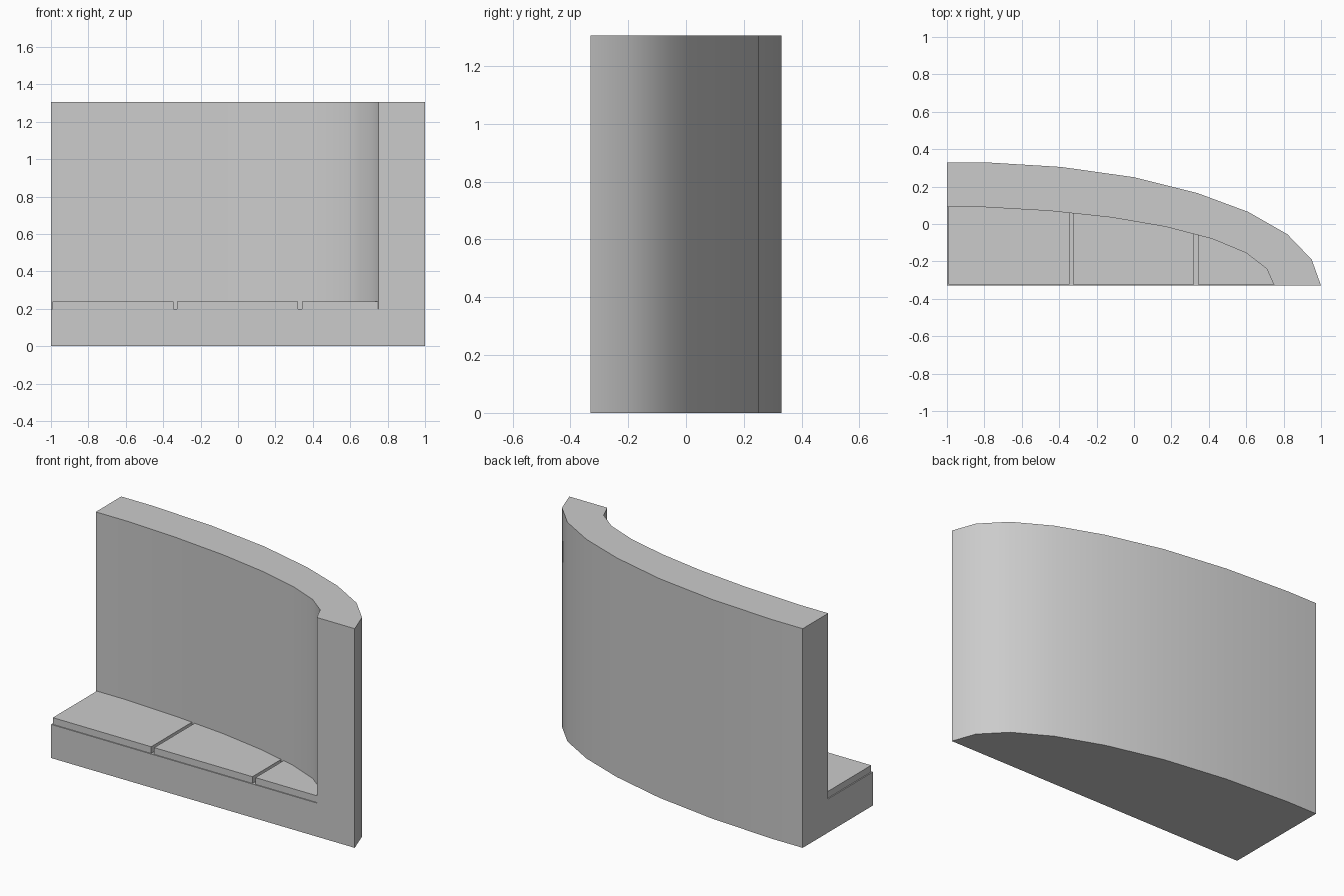
import bpy, bmesh, math

cube = bpy.data.objects.get("Cube")
if cube:
    bpy.data.objects.remove(cube, do_unlink=True)

grey = bpy.data.materials.new("light_grey")
grey.use_nodes = True
colour = (0.6, 0.6, 0.6, 1)
grey.diffuse_color = colour
grey.node_tree.nodes["Principled BSDF"].inputs["Base Color"].default_value = colour

FRONT, HEIGHT, SEAT_Z, PAD_TOP = -0.33, 1.305, 0.2, 0.24
OUTER = [(-1, .33), (-.8, .33), (-.39, .305), (0, .25), (.34, .165),
         (.61, .065), (.82, -.055), (.95, -.19), (1, FRONT)]
INNER = [(-1, .09), (-.8, .09), (-.45, .07), (-.12, .035), (.17, -.015),
         (.42, -.08), (.6, -.155), (.71, -.24), (.75, FRONT)]


def prism(name, outline, z0, z1):
    """Extrude a plan outline upwards."""
    bm = bmesh.new()
    face = bm.faces.new([bm.verts.new((x, y, z0)) for x, y in outline])
    top = bmesh.ops.extrude_face_region(bm, geom=[face])["geom"]
    verts = [g for g in top if isinstance(g, bmesh.types.BMVert)]
    bmesh.ops.translate(bm, verts=verts, vec=(0, 0, z1 - z0))
    bmesh.ops.recalc_face_normals(bm, faces=bm.faces)
    mesh = bpy.data.meshes.new(name)
    bm.to_mesh(mesh)
    bm.free()
    mesh.materials.append(grey)
    obj = bpy.data.objects.new(name, mesh)
    bpy.context.collection.objects.link(obj)
    return obj


def activate(obj):
    bpy.ops.object.select_all(action='DESELECT')
    obj.select_set(True)
    bpy.context.view_layer.objects.active = obj


def inner_y(x):
    """Depth of the inside curve at x."""
    for (xa, ya), (xb, yb) in zip(INNER, INNER[1:]):
        if xa <= x <= xb:
            return ya + (yb - ya) * (x - xa) / (xb - xa)
    return FRONT


# Curved wall and base, as one solid with the niche cut out
shell = prism("curved_wall_and_base", [(-1, FRONT)] + OUTER, 0, HEIGHT)
niche = prism("niche_cutter", [(-1.2, -.6), (-1.2, INNER[0][1])] + INNER[1:]
              + [(.75, -.6)], SEAT_Z, HEIGHT + .2)
niche.hide_render = True
activate(shell)
cut = shell.modifiers.new("niche", 'BOOLEAN')
cut.operation = 'DIFFERENCE'
cut.solver = 'EXACT'
cut.object = niche
bpy.ops.object.modifier_apply(modifier=cut.name)
bpy.data.objects.remove(niche, do_unlink=True)

# Three thin seat slabs fitted to the inside curve
slabs = []
for i, (x0, x1) in enumerate([(-.993, -.345), (-.325, .322), (.342, .748)]):
    lip = FRONT + .006
    curve = [(x0, inner_y(x0))] + [p for p in INNER if x0 < p[0] < x1]
    curve.append((x1, max(inner_y(x1), lip)))
    if curve[-1][1] > lip + .01:
        curve.append((x1, lip))
    slabs.append(prism(f"seat_slab_{i + 1}", [(x0, lip)] + curve, SEAT_Z, PAD_TOP))

for obj in [shell] + slabs:
    activate(obj)
    bpy.ops.object.shade_smooth_by_angle(angle=math.radians(35))
